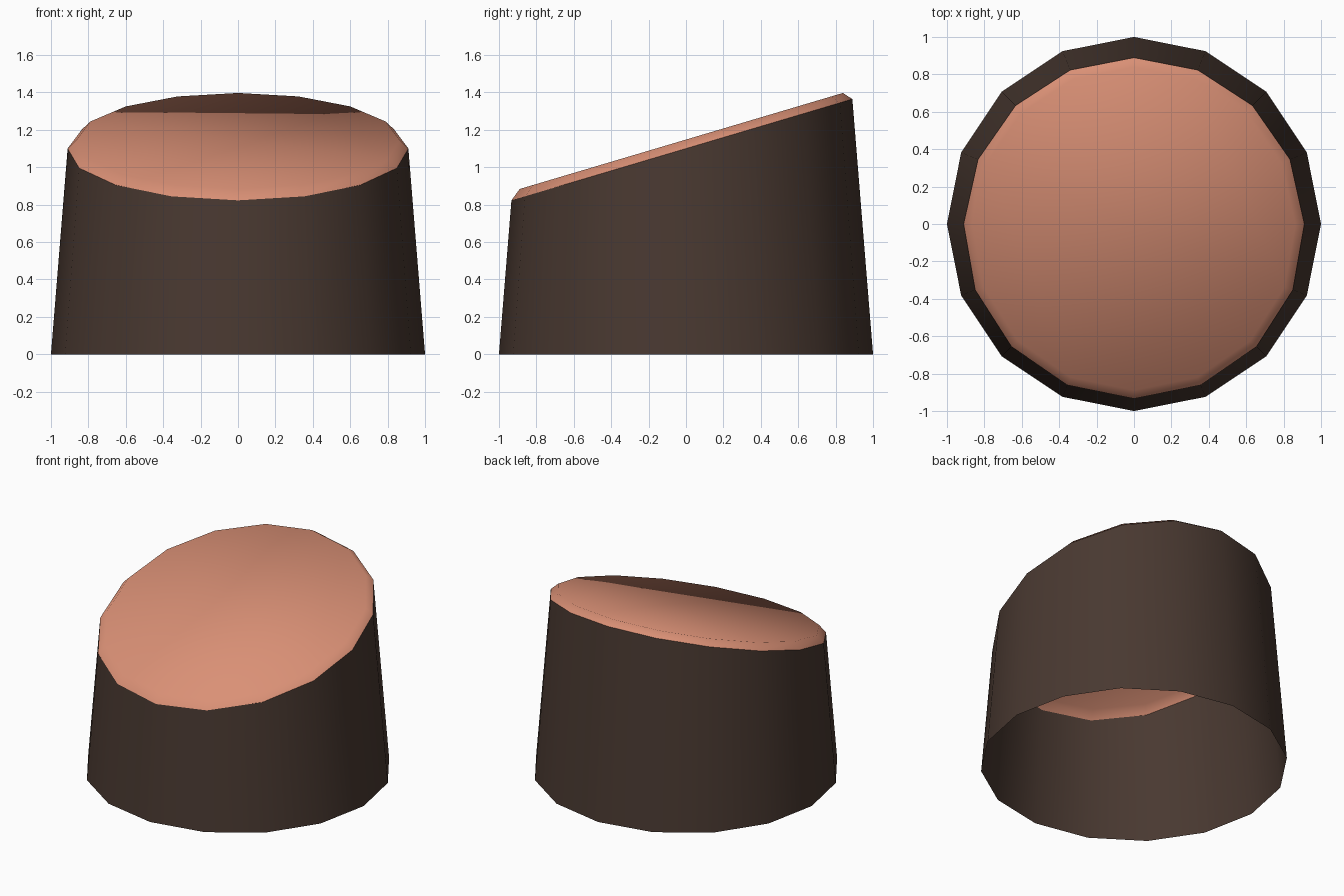
import bpy, bmesh, math

if "Cube" in bpy.data.objects:
    bpy.data.objects.remove(bpy.data.objects["Cube"])

SIDES, TAPER, MID, SLOPE = 16, 0.081, 1.10, 0.297


def material(name, rgb):
    m = bpy.data.materials.new(name)
    m.diffuse_color = (*rgb, 1)
    m.use_nodes = True
    m.node_tree.nodes["Principled BSDF"].inputs["Base Color"].default_value = m.diffuse_color
    return m


def cut_point(a):
    """Point where the tapered wall meets the slanted cut plane."""
    c, s = math.cos(a), math.sin(a)
    r = (1 - TAPER * MID) / (1 + TAPER * SLOPE * s)
    return (r * c, r * s, MID + SLOPE * r * s)


def build(name, rings, mat, cap=False):
    bm = bmesh.new()
    loops = [[bm.verts.new(p) for p in ring] for ring in rings]
    for lo, hi in zip(loops, loops[1:]):
        for i in range(SIDES):
            j = (i + 1) % SIDES
            bm.faces.new((lo[i], lo[j], hi[j], hi[i]))
    if cap:
        bm.faces.new(loops[-1])
    for f in bm.faces:
        f.smooth = True
    me = bpy.data.meshes.new(name)
    bm.to_mesh(me)
    bm.free()
    me.materials.append(mat)
    ob = bpy.data.objects.new(name, me)
    bpy.context.collection.objects.link(ob)


angles = [2 * math.pi * i / SIDES for i in range(SIDES)]
base = [(math.cos(a), math.sin(a), 0) for a in angles]
rim = [cut_point(a) for a in angles]

# Cap edge: rim shrunk towards its middle and lifted along the slanted normal
k, cy, cz = 0.948, -0.022, MID - 0.022 * SLOPE
inner = [(x * k, cy + (y - cy) * k - 0.003, cz + (z - cz) * k + 0.047) for x, y, z in rim]

# Open tapered wall, then bevelled slanted cap
build("tapered_wall", [base, rim], material("dark brown", (0.066, 0.040, 0.030)))
build("slanted_cap", [rim, inner], material("terracotta", (0.70, 0.28, 0.18)), cap=True)
